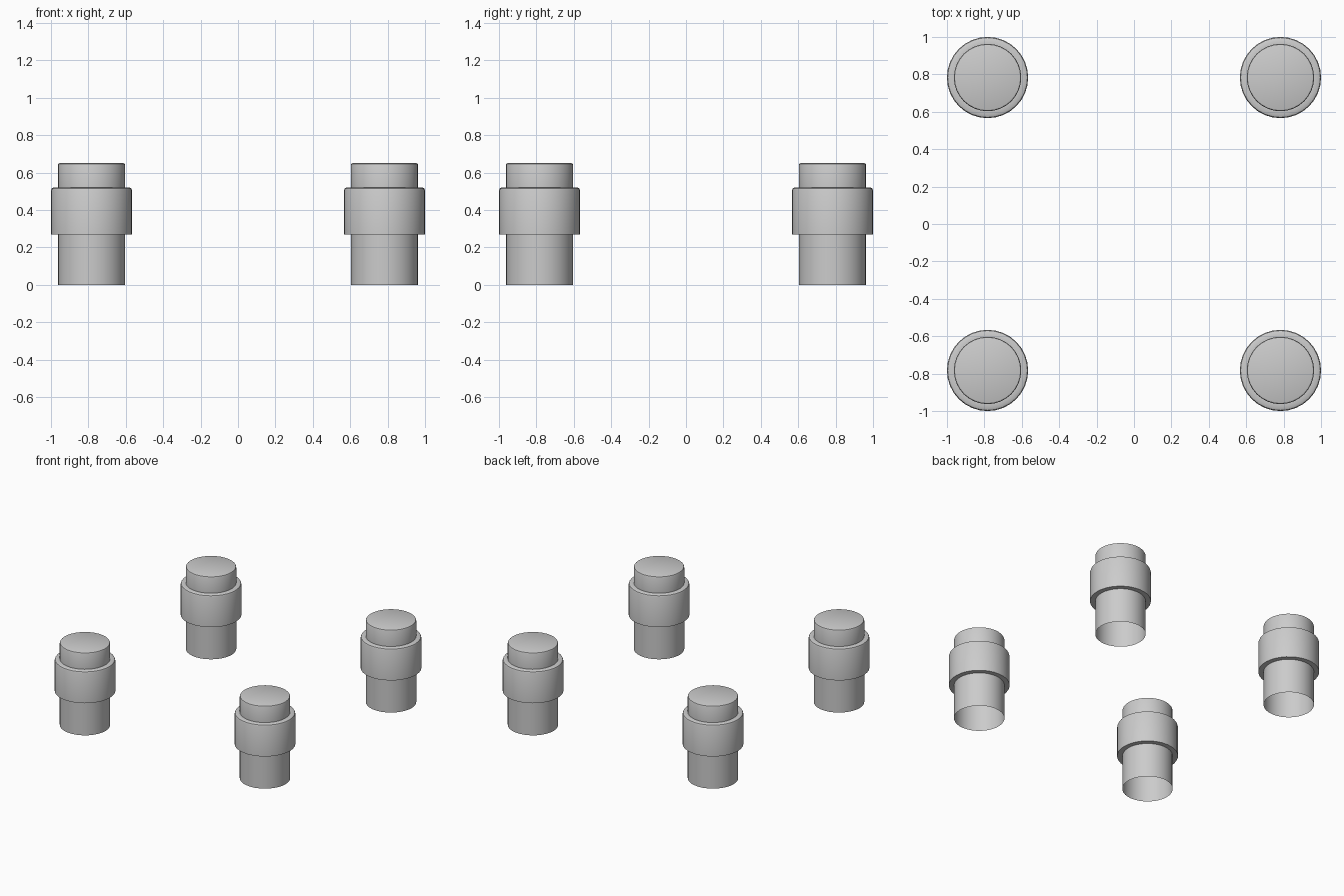
import bpy
import bmesh
import math

cube = bpy.data.objects.get("Cube")
if cube:
    bpy.data.objects.remove(cube, do_unlink=True)

SIDES = 32
OFFSET = 0.783

grey = bpy.data.materials.new("light_grey")
grey.use_nodes = True
colour = (0.6, 0.6, 0.6, 1)
grey.diffuse_color = colour
grey.node_tree.nodes["Principled BSDF"].inputs["Base Color"].default_value = colour

# Stepped post from the open foot, around the collar, to the closed cap
POST, COLLAR = 0.18, 0.217
PROFILE = [(POST, 0), (POST, 0.27), (COLLAR, 0.27),
           (COLLAR, 0.505), (COLLAR - 0.004, 0.515), (COLLAR - 0.014, 0.52),
           (POST, 0.52), (POST, 0.64), (POST - 0.003, 0.647), (POST - 0.01, 0.65)]


def lathe_mesh(name, profile):
    bm = bmesh.new()
    rings = []
    for r, z in profile:
        angles = [math.tau * i / SIDES for i in range(SIDES)]
        rings.append([bm.verts.new((r * math.cos(a), r * math.sin(a), z)) for a in angles])
    for low, high in zip(rings, rings[1:]):
        for i in range(SIDES):
            j = (i + 1) % SIDES
            bm.faces.new((low[i], low[j], high[j], high[i]))
    bm.faces.new(rings[-1])
    mesh = bpy.data.meshes.new(name)
    bm.to_mesh(mesh)
    bm.free()
    mesh.materials.append(grey)
    return mesh


# Four posts at the corners, sharing one mesh
post_mesh = lathe_mesh("post", PROFILE)
posts = []
for y, end in ((-1, "front"), (1, "back")):
    for x, side in ((-1, "right"), (1, "left")):
        post = bpy.data.objects.new(f"{end}_{side}_post", post_mesh)
        post.location = (x * OFFSET, y * OFFSET, 0)
        bpy.context.collection.objects.link(post)
        posts.append(post)

bpy.ops.object.select_all(action="DESELECT")
posts[0].select_set(True)
bpy.context.view_layer.objects.active = posts[0]
bpy.ops.object.shade_smooth_by_angle(angle=math.radians(35))
